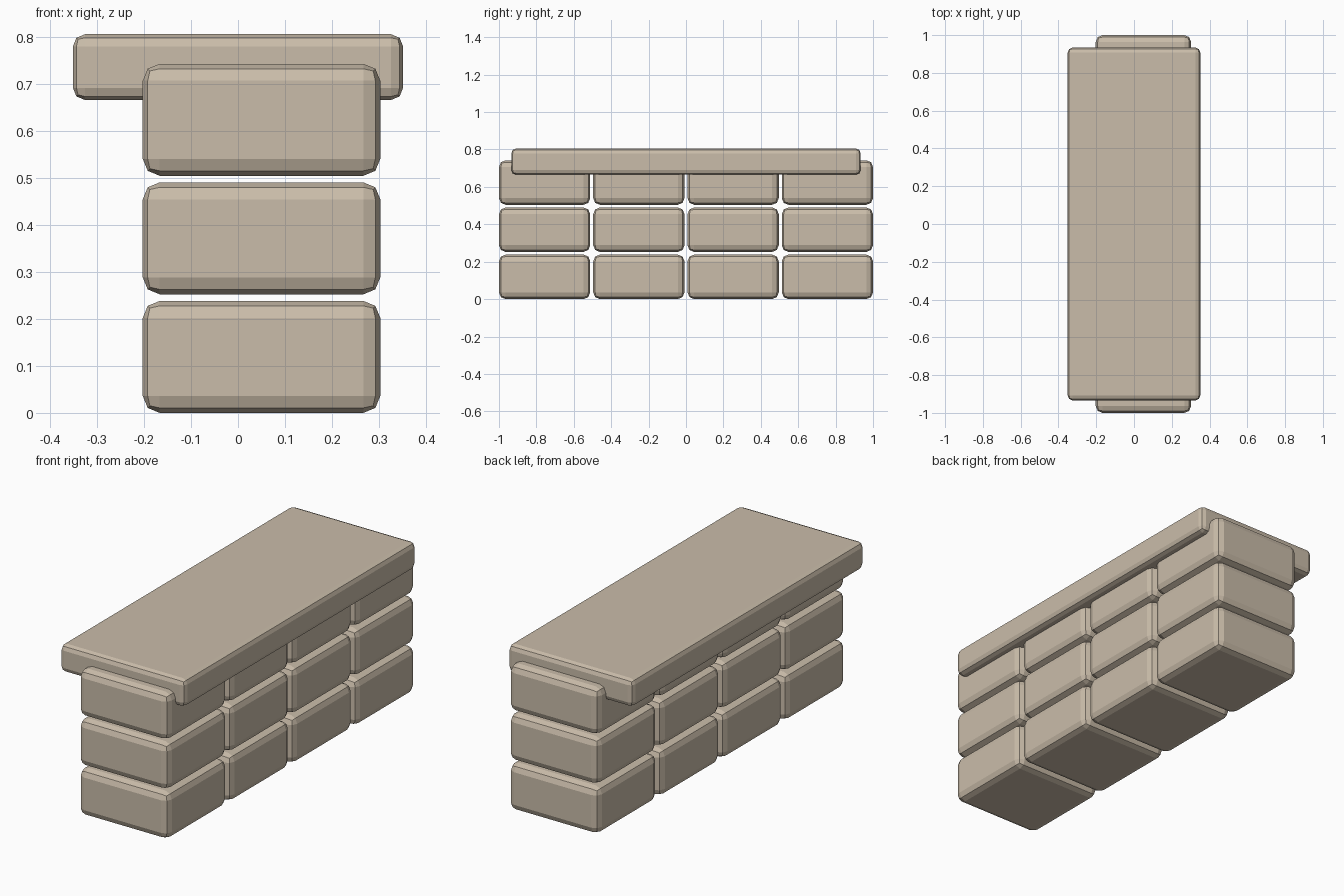
import bpy

if "Cube" in bpy.data.objects:
    bpy.data.objects.remove(bpy.data.objects["Cube"])

stone = bpy.data.materials.new("warm_sandstone")
stone.diffuse_color = (0.59, 0.505, 0.40, 1.0)
stone.use_nodes = True
stone.node_tree.nodes["Principled BSDF"].inputs["Base Color"].default_value = stone.diffuse_color


def stone_box(name, center, size, bevel):
    """Box with rounded, faceted edges."""
    bpy.ops.mesh.primitive_cube_add(size=1, location=center)
    ob = bpy.context.object
    ob.name = name
    ob.scale = size
    bpy.ops.object.transform_apply(location=False, rotation=False, scale=True)
    mod = ob.modifiers.new("rounded_edges", "BEVEL")
    mod.width = bevel
    mod.segments = 2
    mod.limit_method = 'NONE'
    ob.data.materials.append(stone)
    return ob


# Wall: three rows of four stacked blocks
LENGTH, HEIGHT = 0.488, 0.238
PITCH_Y, PITCH_Z = 0.504, 0.252
for row in range(3):
    for col in range(4):
        stone_box(f"wall_block_{row + 1}_{col + 1}",
                  (0.05, (col - 1.5) * PITCH_Y, HEIGHT / 2 + row * PITCH_Z),
                  (0.505, LENGTH, HEIGHT), 0.036)

# Capping slab, sunk over the top row
stone_box("cap_slab", (0, 0, 0.735), (0.702, 1.868, 0.14), 0.026)
